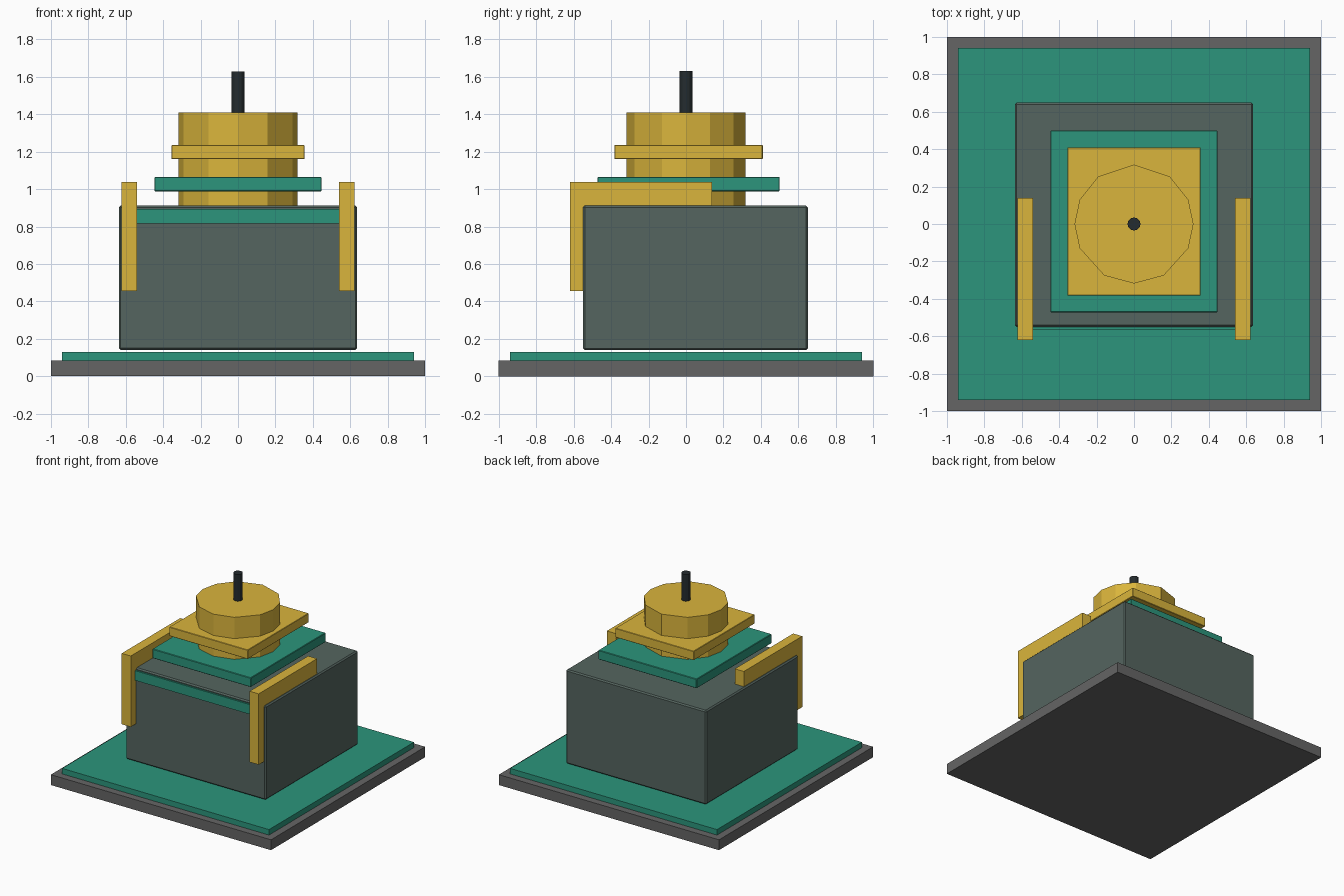
import bpy, bmesh
from math import cos, sin, radians

if "Cube" in bpy.data.objects:
    bpy.data.objects.remove(bpy.data.objects["Cube"])


def material(name, rgb):
    m = bpy.data.materials.new(name)
    m.diffuse_color = (*rgb, 1)
    m.use_nodes = True
    m.node_tree.nodes["Principled BSDF"].inputs["Base Color"].default_value = m.diffuse_color
    return m


YELLOW = material("yellow", (0.70, 0.46, 0.045))
GREEN = material("green", (0.025, 0.30, 0.20))
SLATE = material("slate", (0.09, 0.13, 0.115))
GREY = material("grey", (0.13, 0.13, 0.13))
BLACK = material("black", (0.018, 0.025, 0.028))


def prism(name, points, axis, lo, hi, mat, bevel=0):
    """Extrude a 2D outline along x or z."""
    place = (lambda p, t: (t, *p)) if axis == "x" else (lambda p, t: (*p, t))
    bm = bmesh.new()
    bottom = bm.faces.new([bm.verts.new(place(p, lo)) for p in points])
    ext = bmesh.ops.extrude_face_region(bm, geom=[bottom])["geom"]
    shift = place((0, 0), hi - lo)
    bmesh.ops.translate(bm, vec=shift,
                        verts=[g for g in ext if isinstance(g, bmesh.types.BMVert)])
    bmesh.ops.recalc_face_normals(bm, faces=bm.faces)
    mesh = bpy.data.meshes.new(name)
    bm.to_mesh(mesh)
    bm.free()
    mesh.materials.append(mat)
    obj = bpy.data.objects.new(name, mesh)
    bpy.context.collection.objects.link(obj)
    if bevel:
        mod = obj.modifiers.new("soft_edges", "BEVEL")
        mod.width = bevel
        mod.segments = 1
    return obj


def box(name, x, y, z, mat, bevel=0):
    outline = [(x[0], y[0]), (x[1], y[0]), (x[1], y[1]), (x[0], y[1])]
    return prism(name, outline, "z", *z, mat, bevel)


def round_outline(radius, angles):
    return [(radius * cos(radians(a)), radius * sin(radians(a))) for a in angles]


# Ground slab and lawn
box("base_slab", (-1, 1), (-1, 1), (0, 0.085), GREY)
box("base_cover", (-0.94, 0.94), (-0.94, 0.94), (0.085, 0.13), GREEN)

# Main block with a band across the front
box("main_block", (-0.637, 0.637), (-0.55, 0.65), (0.14, 0.912), SLATE, 0.01)
box("front_band", (-0.54, 0.54), (-0.563, -0.50), (0.815, 0.895), GREEN)

# Angled side brackets over the front corners
bracket = [(-0.62, 0.455), (-0.545, 0.455), (-0.545, 0.908),
           (0.138, 0.908), (0.138, 1.037), (-0.62, 1.037)]
for side, lo, hi in (("left", -0.622, -0.54), ("right", 0.54, 0.622)):
    prism(side + "_bracket", bracket, "x", lo, hi, YELLOW)

# Faceted tower with two collars and a mast
facets = [0, 24, 53, 90, 127, 156, 180, 204, 240, 270, 300, 336]
prism("tower", round_outline(0.318, facets), "z", 0.90, 1.41, YELLOW)
box("lower_collar", (-0.447, 0.447), (-0.473, 0.50), (0.988, 1.065), GREEN, 0.004)
box("upper_collar", (-0.356, 0.356), (-0.383, 0.41), (1.16, 1.235), YELLOW, 0.003)
prism("mast", round_outline(0.035, range(0, 360, 30)), "z", 1.40, 1.63, BLACK)
